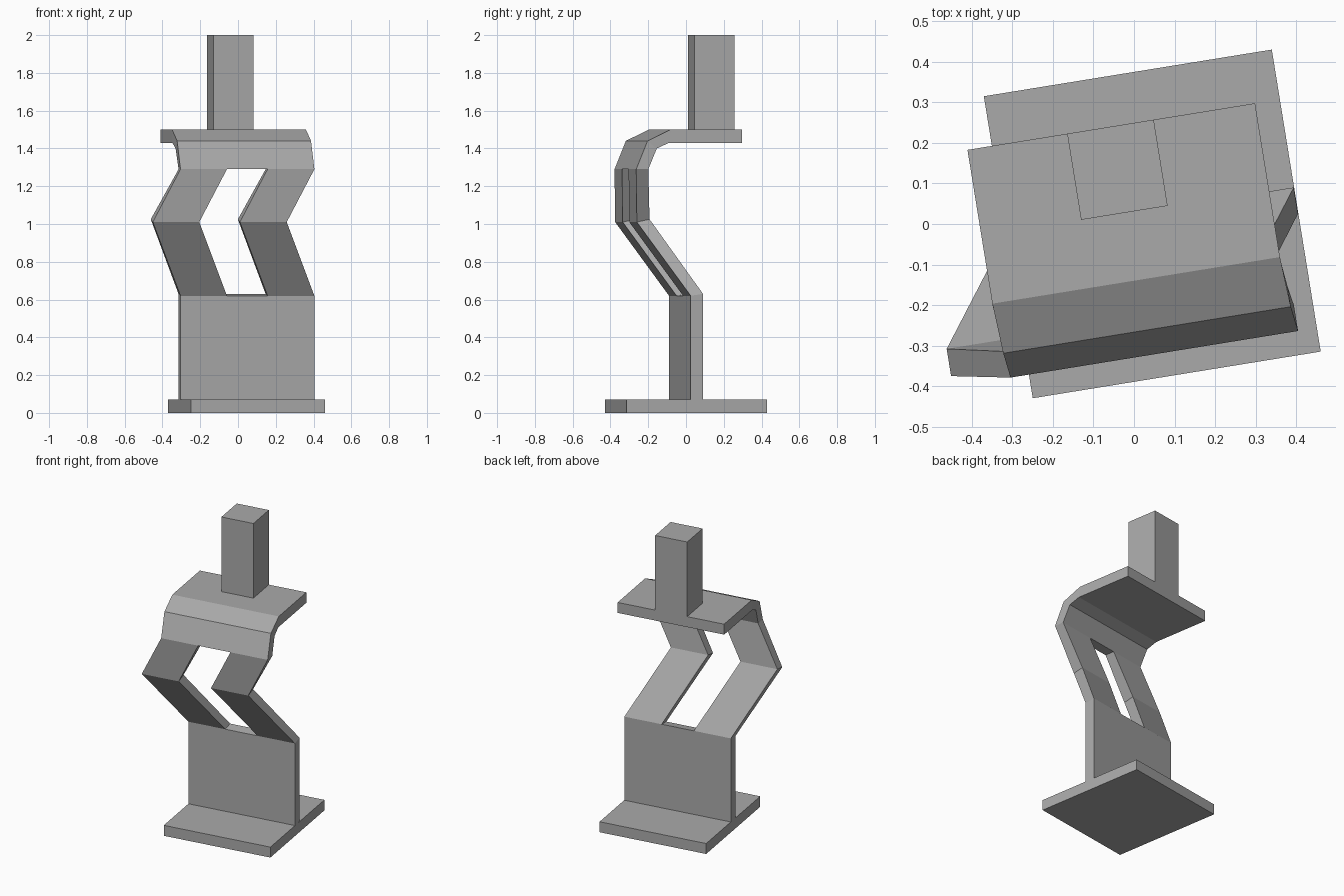
import bpy, bmesh, math
from mathutils import Matrix

default = bpy.data.objects.get("Cube")
if default:
    bpy.data.objects.remove(default, do_unlink=True)

grey = bpy.data.materials.new("plain grey")
grey.use_nodes = True
colour = (0.4, 0.4, 0.4, 1)
grey.diffuse_color = colour
grey.node_tree.nodes["Principled BSDF"].inputs["Base Color"].default_value = colour

TURN = Matrix.Rotation(math.radians(9.2), 4, "Z")  # whole stand is turned on its axis


def finish(name, bm):
    bmesh.ops.recalc_face_normals(bm, faces=bm.faces)
    bm.transform(TURN)
    mesh = bpy.data.meshes.new(name)
    bm.to_mesh(mesh)
    bm.free()
    mesh.materials.append(grey)
    obj = bpy.data.objects.new(name, mesh)
    bpy.context.collection.objects.link(obj)
    return obj


def box(name, low, high):
    bm = bmesh.new()
    bmesh.ops.create_cube(bm, size=1)
    for v in bm.verts:
        v.co = [lo if c < 0 else hi for c, lo, hi in zip(v.co, low, high)]
    return finish(name, bm)


def bent_sheet(name, stations, columns, slot):
    """Thick sheet along the stations, leaving out the slot cells."""
    bm = bmesh.new()
    grid = {}
    for i, (x, front, back) in enumerate(stations):
        for j, dx in enumerate(columns):
            for k, (y, z) in enumerate((front, back)):
                grid[i, j, k] = bm.verts.new((x + dx, y, z))
    cells = {(i, j) for i in range(len(stations) - 1)
             for j in range(len(columns) - 1)} - slot
    for i, j in cells:
        ring = [(i, j), (i, j + 1), (i + 1, j + 1), (i + 1, j)]
        for k in (0, 1):
            bm.faces.new([grid[a, b, k] for a, b in ring])
        # Close an edge only where there is no neighbouring cell
        for n, near in enumerate([(i - 1, j), (i, j + 1), (i + 1, j), (i, j - 1)]):
            if near not in cells:
                p, q = ring[n], ring[(n + 1) % 4]
                bm.faces.new([grid[*p, 0], grid[*q, 0], grid[*q, 1], grid[*p, 1]])
    # Merge the flat strips across each bend
    bmesh.ops.dissolve_limit(bm, angle_limit=0.01, verts=bm.verts, edges=bm.edges)
    return finish(name, bm)


# Foot plate and top peg
box("base_plate", (-0.315, -0.384, 0), (0.404, 0.37, 0.07))
box("top_peg", (-0.127, 0.031, 1.5), (0.089, 0.246, 2))

# Upright, two zigzag struts, curved shoulder and shelf in one folded sheet:
# left edge x, then front and back (y, z) at each fold
folds = [
    (-0.315, (-0.04, 0.07), (0.026, 0.07)),
    (-0.315, (-0.04, 0.62), (0.026, 0.63)),
    (-0.505, (-0.298, 1.01), (-0.23, 1.025)),
    (-0.361, (-0.325, 1.29), (-0.26, 1.29)),
    (-0.369, (-0.263, 1.44), (-0.213, 1.4)),
    (-0.376, (-0.138, 1.5), (-0.146, 1.43)),
    (-0.376, (0.246, 1.5), (0.246, 1.43)),
]
bent_sheet("folded_support", folds, (0, 0.249, 0.467, 0.718), {(1, 1), (2, 1)})
